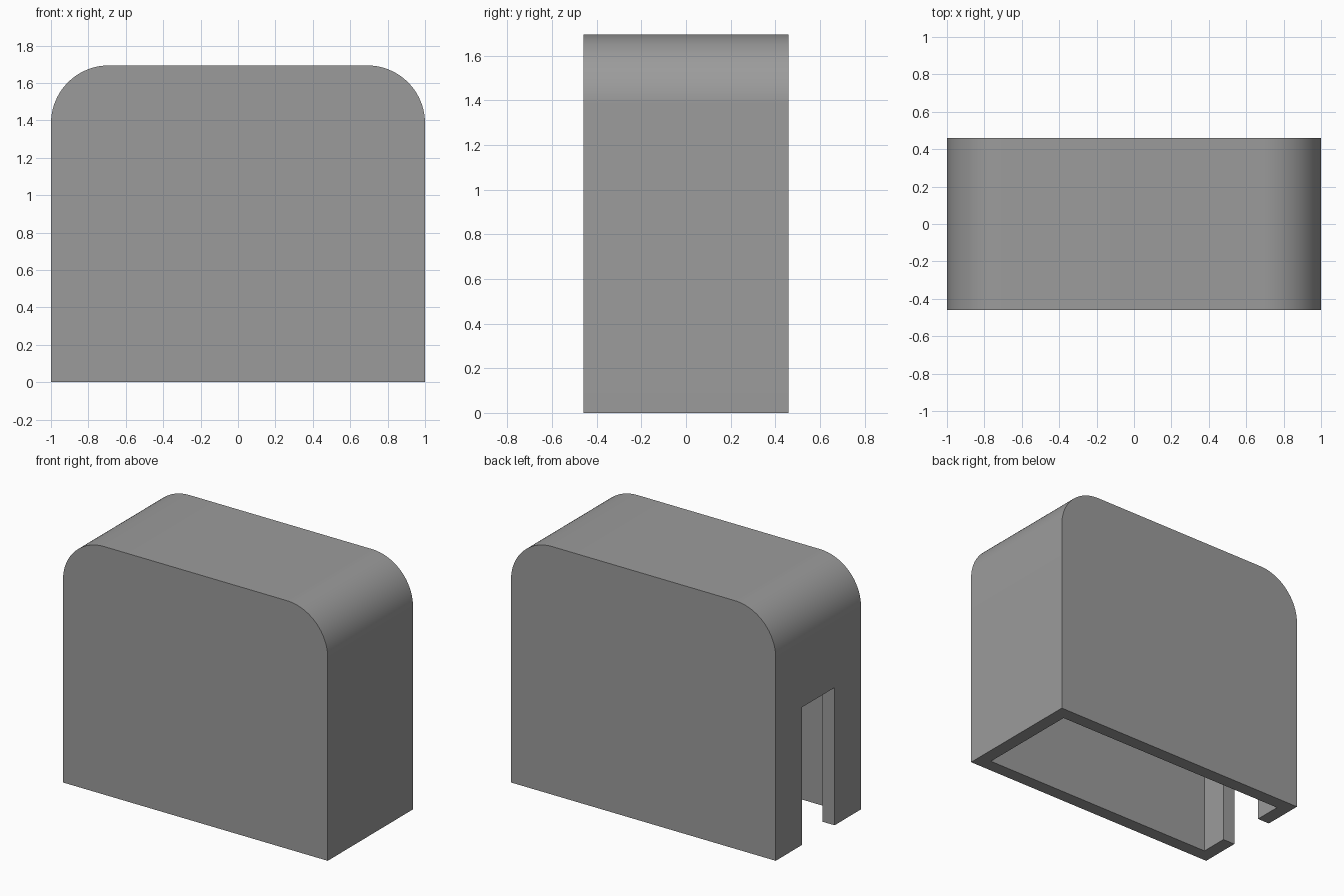
import bpy, bmesh, math

if "Cube" in bpy.data.objects:
    bpy.data.objects.remove(bpy.data.objects["Cube"])

W, D, H, R, T = 1.0, 0.46, 1.694, 0.31, 0.092   # half width, half depth, height, corner radius, wall
SLOT_Y, SLOT_Z = 0.175, 0.94                    # half width and height of the side slot
STEPS = 24

grey = bpy.data.materials.new("plain grey")
grey.diffuse_color = (0.33, 0.33, 0.33, 1)
grey.use_nodes = True
grey.node_tree.nodes["Principled BSDF"].inputs["Base Color"].default_value = grey.diffuse_color


def arch_block(name, half_w, half_d, bottom, top, radius):
    """Block with rounded upper corners, extruded along y."""
    pts = [(half_w, bottom)]
    for cx, start in ((half_w - radius, 0), (radius - half_w, math.pi / 2)):
        for i in range(STEPS + 1):
            a = start + i * math.pi / 2 / STEPS
            pts.append((cx + radius * math.cos(a), top - radius + radius * math.sin(a)))
    pts.append((-half_w, bottom))
    bm = bmesh.new()
    face = bm.faces.new([bm.verts.new((x, -half_d, z)) for x, z in pts])
    new = bmesh.ops.extrude_face_region(bm, geom=[face])["geom"]
    bmesh.ops.translate(bm, vec=(0, 2 * half_d, 0),
                        verts=[v for v in new if isinstance(v, bmesh.types.BMVert)])
    bmesh.ops.recalc_face_normals(bm, faces=bm.faces)
    mesh = bpy.data.meshes.new(name)
    bm.to_mesh(mesh)
    bm.free()
    mesh.materials.append(grey)
    obj = bpy.data.objects.new(name, mesh)
    bpy.context.collection.objects.link(obj)
    return obj


def cut(target, cutter):
    """Subtract the cutter, then discard it."""
    bpy.context.view_layer.objects.active = target
    mod = target.modifiers.new("cut", "BOOLEAN")
    mod.operation, mod.solver, mod.object = "DIFFERENCE", "EXACT", cutter
    bpy.ops.object.modifier_apply(modifier=mod.name)
    bpy.data.objects.remove(cutter)


# Outer cover
cover = arch_block("cover", W, D, 0, H, R)

# Hollow inside, open at the bottom
cut(cover, arch_block("cavity", W - T, D - T, -0.2, H - T, R - T))

# Slot through the left wall
bpy.ops.mesh.primitive_cube_add(size=1, location=(-W, 0, SLOT_Z / 2 - 0.1))
slot = bpy.context.object
slot.name = "slot_cutter"
slot.scale = (4 * T, 2 * SLOT_Y, SLOT_Z + 0.2)
slot.data.materials.append(grey)
bpy.context.view_layer.update()
cut(cover, slot)

# Smooth rounded corners, sharp edges elsewhere
bpy.ops.object.select_all(action="DESELECT")
cover.select_set(True)
bpy.context.view_layer.objects.active = cover
bpy.ops.object.shade_smooth_by_angle(angle=math.radians(30))
